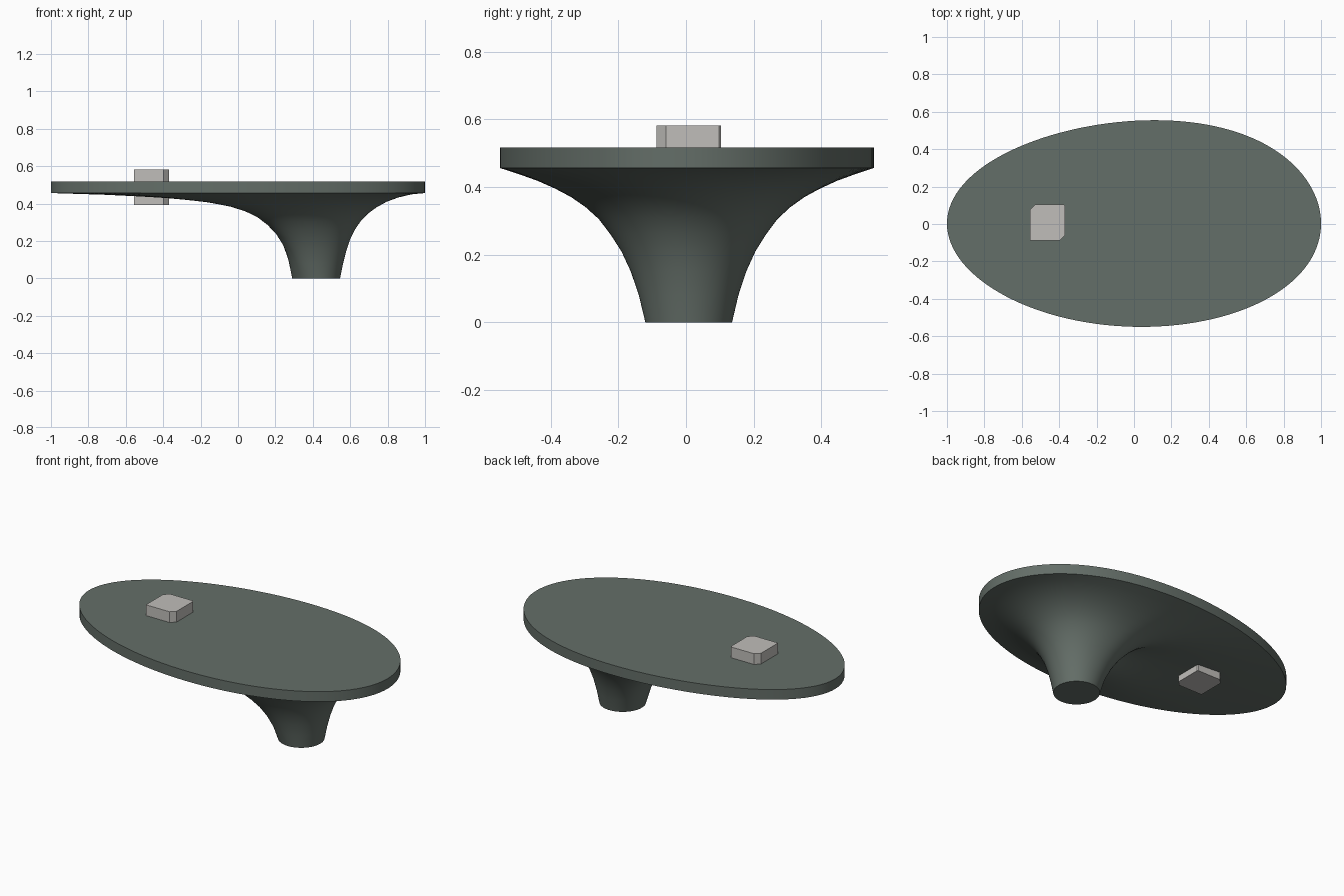
import bpy, bmesh, math

cube = bpy.data.objects.get("Cube")
if cube:
    bpy.data.objects.remove(cube, do_unlink=True)


def material(name, rgb):
    m = bpy.data.materials.new(name)
    m.use_nodes = True
    m.diffuse_color = (*rgb, 1)
    for node in m.node_tree.nodes:
        if node.type == 'BSDF_PRINCIPLED':
            node.inputs["Base Color"].default_value = (*rgb, 1)
    return m


def loft(name, rings, mat):
    """Skin a stack of matching rings and cap both ends."""
    bm = bmesh.new()
    loops = [[bm.verts.new(p) for p in ring] for ring in rings]
    n = len(loops[0])
    for a, b in zip(loops, loops[1:]):
        for i in range(n):
            j = (i + 1) % n
            bm.faces.new((a[i], a[j], b[j], b[i]))
    bm.faces.new(loops[0][::-1])
    bm.faces.new(loops[-1])
    bmesh.ops.recalc_face_normals(bm, faces=bm.faces)
    mesh = bpy.data.meshes.new(name)
    bm.to_mesh(mesh)
    bm.free()
    mesh.materials.append(mat)
    obj = bpy.data.objects.new(name, mesh)
    bpy.context.collection.objects.link(obj)
    bpy.ops.object.select_all(action='DESELECT')
    bpy.context.view_layer.objects.active = obj
    obj.select_set(True)
    bpy.ops.object.shade_smooth_by_angle(angle=math.radians(35))
    return obj


slate = material("slate green", (0.127, 0.156, 0.138))
pale = material("pale grey", (0.527, 0.515, 0.491))

# Flare profiles: (fraction from foot to rim, height) for three directions
LONG = [(0, 0), (.016, .1), (.038, .18), (.065, .25), (.095, .31), (.13, .355),
        (.175, .385), (.235, .403), (.35, .418), (.55, .433), (.78, .447), (1, .456)]
SIDE = [(0, 0), (.045, .08), (.1, .15), (.165, .21), (.24, .26), (.32, .305),
        (.41, .34), (.51, .37), (.62, .395), (.74, .418), (.87, .438), (1, .456)]
SHORT = [(0, 0), (.035, .08), (.075, .15), (.12, .21), (.18, .265), (.25, .31),
         (.33, .347), (.43, .38), (.55, .41), (.69, .433), (.84, .449), (1, .456)]
SEGMENTS = 128


def foot(t):
    return 0.418 + 0.128 * math.cos(t), 0.008 + 0.128 * math.sin(t)


def rim(t):
    # Slightly egg-shaped oval
    s = math.sin(t)
    return math.cos(t) + (0.075 + 0.035 * s) * s * s, 0.0025 + 0.5525 * s


def flare_point(row, t):
    c = math.cos(t)
    end = LONG if c < 0 else SHORT
    w = c * c
    f, z = (w * e + (1 - w) * s for e, s in zip(end[row], SIDE[row]))
    (x0, y0), (x1, y1) = foot(t), rim(t)
    return x0 + (x1 - x0) * f, y0 + (y1 - y0) * f, z


# Oval top with its flared stem
angles = [2 * math.pi * i / SEGMENTS for i in range(SEGMENTS)]
rings = [[flare_point(r, t) for t in angles] for r in range(len(SIDE))]
rings.append([(*rim(t), 0.517) for t in angles])
loft("oval_top_and_stem", rings, slate)

# Block passing through the top, two opposite corners chamfered
x0, x1, y0, y1, cut = -0.556, -0.369, -0.087, 0.104, 0.028
outline = [(x0, y0), (x1 - cut, y0), (x1, y0 + cut), (x1, y1 - .006),
           (x1 - .006, y1), (x0 + cut, y1), (x0, y1 - cut)]
loft("through_block", [[(x, y, z) for x, y in outline] for z in (0.392, 0.582)], pale)
